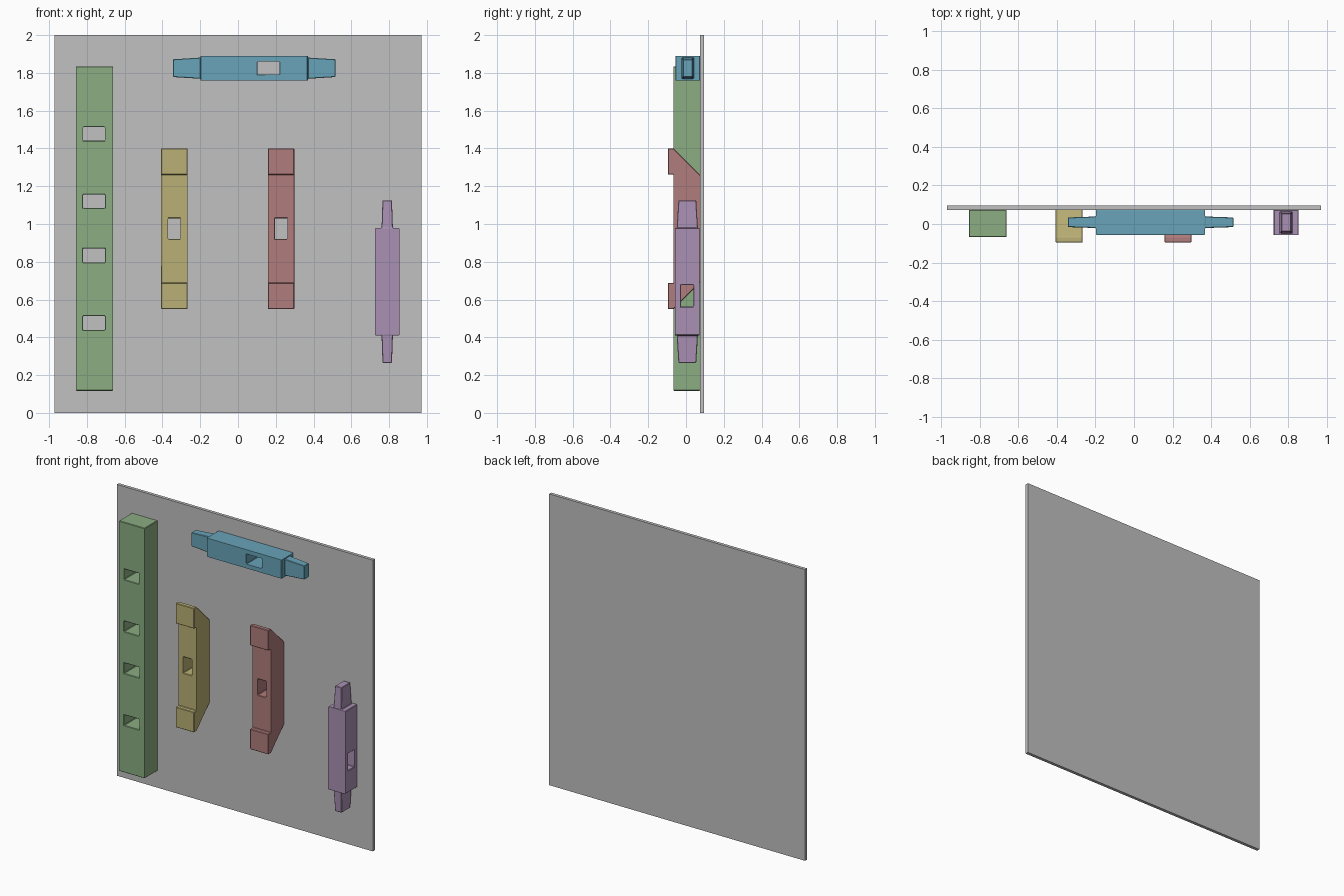
import bpy, bmesh
from mathutils import Matrix, Vector

if "Cube" in bpy.data.objects:
    bpy.data.objects.remove(bpy.data.objects["Cube"])

BACK = 0.074  # front plane of the board, all parts rest on it


def material(name, r, g, b):
    lin = lambda c: ((c / 255 + 0.055) / 1.055) ** 2.4
    m = bpy.data.materials.new(name)
    m.diffuse_color = (lin(r), lin(g), lin(b), 1)
    m.use_nodes = True
    m.node_tree.nodes["Principled BSDF"].inputs["Base Color"].default_value = m.diffuse_color
    return m


def make_object(name, bm, mat):
    bmesh.ops.recalc_face_normals(bm, faces=bm.faces)
    mesh = bpy.data.meshes.new(name)
    bm.to_mesh(mesh)
    bm.free()
    ob = bpy.data.objects.new(name, mesh)
    bpy.context.collection.objects.link(ob)
    if mat:
        mesh.materials.append(mat)
    return ob


def add_box(bm, lo, hi):
    lo, hi = Vector(lo), Vector(hi)
    mat = Matrix.Translation((lo + hi) / 2) @ Matrix.Diagonal((*(hi - lo), 1))
    bmesh.ops.create_cube(bm, size=1, matrix=mat)


def box(name, lo, hi, mat=None):
    bm = bmesh.new()
    add_box(bm, lo, hi)
    return make_object(name, bm, mat)


def finish(ob, holes):
    """Cut the mortise holes and break the edges slightly."""
    bpy.context.view_layer.objects.active = ob
    for lo, hi in holes:
        cutter = box("cutter", lo, hi)
        cutter.hide_render = True
        mod = ob.modifiers.new("mortise", 'BOOLEAN')
        mod.operation, mod.solver, mod.object = 'DIFFERENCE', 'EXACT', cutter
        bpy.ops.object.modifier_apply(modifier=mod.name)
        bpy.data.objects.remove(cutter)
    bev = ob.modifiers.new("edge_break", 'BEVEL')
    bev.width, bev.segments, bev.limit_method = 0.003, 1, 'ANGLE'


grey = material("board grey", 193, 193, 193)
green = material("green", 139, 173, 130)
blue = material("blue", 104, 164, 185)
yellow = material("yellow", 186, 176, 117)
red = material("red", 177, 124, 124)
purple = material("purple", 170, 145, 180)

# Backing board
box("board", (-0.972, BACK, 0), (0.972, 0.096, 2), grey)

# Tall post with four mortises
post = box("post", (-0.858, -0.067, 0.117), (-0.662, BACK, 1.835), green)
finish(post, [((-0.82, -0.2, z - 0.036), (-0.705, 0.2, z + 0.036))
              for z in (1.477, 1.12, 0.833, 0.476)])


# Brackets: side profile with raised end blocks and slanted back corners
def bracket(name, cx, mat):
    half = [(BACK, 0.285), (-0.067, 0.426), (-0.096, 0.426),
            (-0.096, 0.287), (-0.067, 0.287)]
    profile = half + [(y, -z) for y, z in reversed(half)]
    bm = bmesh.new()
    face = bm.faces.new([bm.verts.new((cx - 0.07, y, 0.975 + z)) for y, z in profile])
    ext = bmesh.ops.extrude_face_region(bm, geom=[face])["geom"]
    bmesh.ops.translate(bm, vec=(0.14, 0, 0),
                        verts=[v for v in ext if isinstance(v, bmesh.types.BMVert)])
    ob = make_object(name, bm, mat)
    finish(ob, [((cx - 0.033, -0.2, 0.92), (cx + 0.033, 0.2, 1.03))])


bracket("left_bracket", -0.337, yellow)
bracket("right_bracket", 0.228, red)


# Rails: square bar with a tapered tenon on each end and one mortise
def rail(name, matrix, mat):
    bm = bmesh.new()
    ends = [(0.284, 0.065, 0.065), (0.284, 0.03, 0.056), (0.43, 0.025, 0.047)]
    stations = [(-x, y, z) for x, y, z in reversed(ends)] + ends
    rings = [[bm.verts.new((x, sy * y, sz * z))
              for sy, sz in ((-1, -1), (1, -1), (1, 1), (-1, 1))]
             for x, y, z in stations]
    for a, b in zip(rings, rings[1:]):
        for i in range(4):
            j = (i + 1) % 4
            bm.faces.new((a[i], a[j], b[j], b[i]))
    bm.faces.new(rings[0])
    bm.faces.new(rings[-1])
    ob = make_object(name, bm, mat)
    finish(ob, [((0.017, -0.2, -0.034), (0.133, 0.2, 0.034))])
    ob.matrix_world = matrix


rail("top_rail", Matrix.Translation((0.086, 0.009, 1.825)), blue)
# Upright: length runs down z, mortise runs along x
turn = Matrix(((0, 1, 0), (0, 0, 1), (-1, 0, 0))).to_4x4()
# flip one axis so the turn is a pure rotation
if turn.determinant() < 0:
    turn = turn @ Matrix.Diagonal((1, -1, 1, 1))
rail("side_rail", Matrix.Translation((0.79, 0.007, 0.695)) @ turn, purple)
